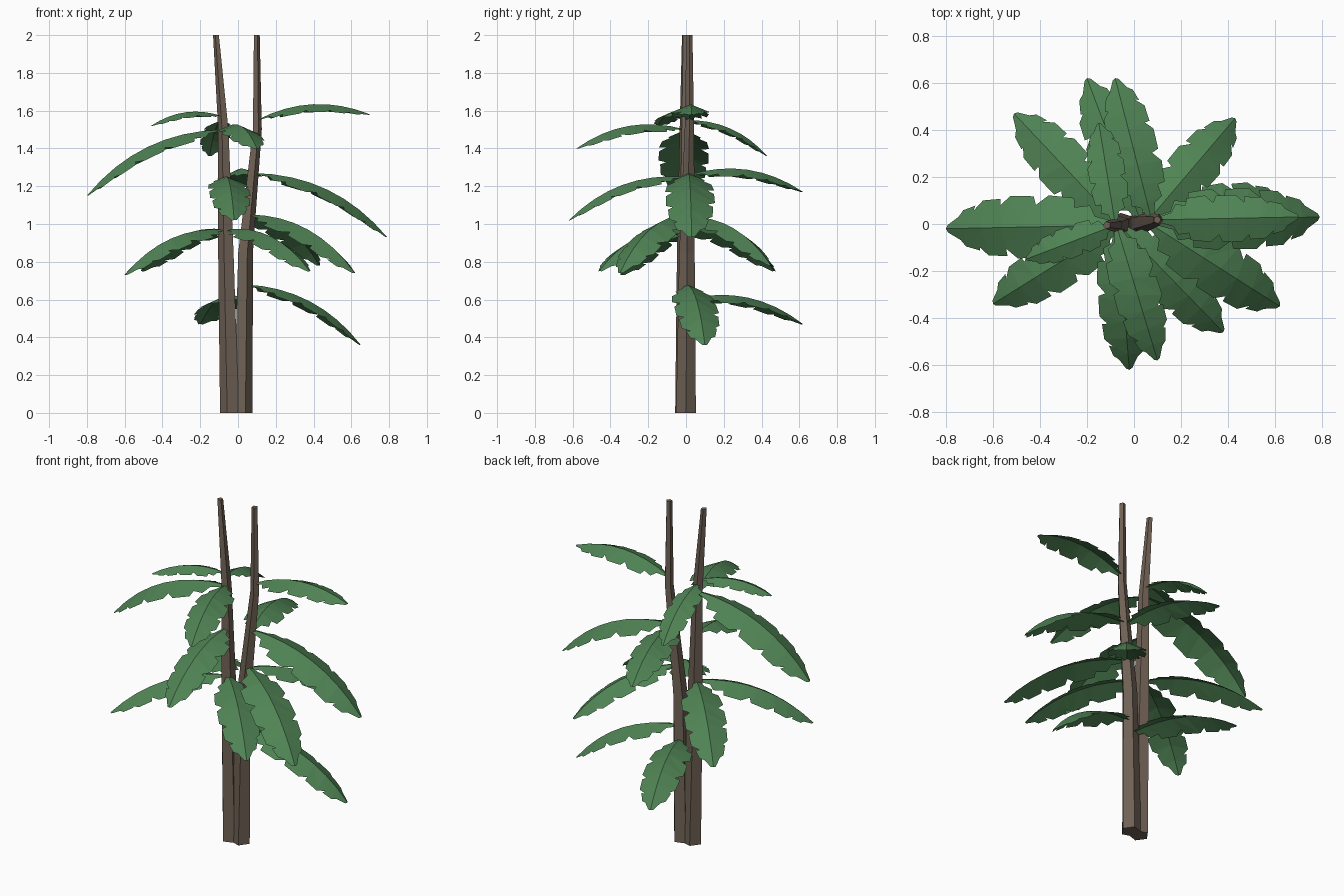
import bpy
import bmesh
import math
from mathutils import Vector

cube = bpy.data.objects.get("Cube")
if cube:
    bpy.data.objects.remove(cube, do_unlink=True)


def make_material(name, colour):
    mat = bpy.data.materials.new(name)
    mat.use_nodes = True
    mat.diffuse_color = (*colour, 1)
    mat.node_tree.nodes["Principled BSDF"].inputs["Base Color"].default_value = (*colour, 1)
    return mat


bark = make_material("brown bark", (0.16, 0.12, 0.09))
leaf = make_material("leaf green", (0.08, 0.23, 0.09))


def finish(bm, name, material):
    mesh = bpy.data.meshes.new(name)
    bm.to_mesh(mesh)
    bm.free()
    mesh.materials.append(material)
    obj = bpy.data.objects.new(name, mesh)
    bpy.context.collection.objects.link(obj)
    return obj


# Trunk centre lines, each point being x, y, z, radius
left_path = [(-0.04, -0.005, 0, 0.055), (-0.06, -0.005, 0.85, 0.045),
             (-0.075, -0.005, 1.5, 0.03), (-0.115, -0.005, 2, 0.017)]
right_path = [(0.022, 0, 0, 0.055), (0.036, 0.005, 0.85, 0.043),
              (0.1, 0.018, 1.5, 0.026), (0.098, 0.018, 2, 0.017)]


def make_trunk(name, path, turn):
    """Five-sided tapering trunk with capped ends."""
    bm = bmesh.new()
    sides = 5
    rings = []
    for x, y, z, r in path:
        angles = [turn + math.tau * i / sides for i in range(sides)]
        rings.append([bm.verts.new((x + r * math.cos(a), y + r * math.sin(a), z))
                      for a in angles])
    for low, high in zip(rings, rings[1:]):
        for i in range(sides):
            j = (i + 1) % sides
            bm.faces.new((low[i], low[j], high[j], high[i]))
    bm.faces.new(rings[0][::-1])
    bm.faces.new(rings[-1])
    finish(bm, name, bark)


def trunk_point(path, z):
    """Centre of a trunk at a given height."""
    for a, b in zip(path, path[1:]):
        if a[2] <= z <= b[2]:
            return Vector(a[:3]).lerp(Vector(b[:3]), (z - a[2]) / (b[2] - a[2]))


# Jagged leaf edge: distance along the rib, relative half width
outline = [(0, 0.1), (0.1, 0.3), (0.13, 0.65), (0.2, 0.6), (0.21, 0.9), (0.34, 1),
           (0.4, 0.7), (0.42, 0.98), (0.56, 1), (0.62, 0.68), (0.62, 0.92),
           (0.74, 0.88), (0.8, 0.55), (0.79, 0.72), (0.88, 0.58), (0.93, 0.22),
           (0.9, 0.4), (0.99, 0.12)]


def make_frond(name, root, tip):
    """Arched leaf folded down along its rib, with notched edges."""
    chord = tip - root
    length = chord.length
    side = chord.cross(Vector((0, 0, 1))).normalized()
    up = side.cross(chord).normalized()

    def rib_at(t):
        return root + chord * t + up * (0.46 * length * t * (1 - t))

    bm = bmesh.new()
    rib = [bm.verts.new(rib_at(i / 8)) for i in range(9)]
    for sign in (1, -1):
        # One half is shifted so that the notches do not line up
        shift = 0.04 if sign > 0 else 0
        edge = []
        for t, w in outline:
            t += shift * math.sin(math.pi * t)
            width = 0.165 * length * w
            edge.append((t, bm.verts.new(rib_at(t) + side * sign * width - up * width * 0.42)))
        # Stitch the edge to the rib
        k = 0
        for (t0, a), (t1, b) in zip(edge, edge[1:]):
            faces = [(rib[k], a, b)]
            while k < 8 and (k + 0.5) / 8 < t1:
                faces.append((rib[k], b, rib[k + 1]))
                k += 1
            for f in faces:
                bm.faces.new(f if sign > 0 else f[::-1])
        if k < 8:
            f = (rib[k], edge[-1][1], rib[k + 1])
            bm.faces.new(f if sign > 0 else f[::-1])
    for face in bm.faces:
        face.normal_update()
    finish(bm, name, leaf)


make_trunk("left_trunk", left_path, math.pi)
make_trunk("right_trunk", right_path, 0)

# Fronds on each trunk: height of the root, then the tip
left_fronds = [(0.97, (0.38, -0.46, 0.75)), (0.97, (-0.6, -0.34, 0.73)),
               (0.97, (-0.51, 0.47, 0.75)), (1.25, (-0.02, -0.62, 1.02)),
               (1.5, (-0.8, -0.02, 1.15)), (1.5, (0.1, -0.58, 1.4)),
               (1.57, (-0.46, -0.15, 1.52)), (1.55, (-0.15, 0.43, 1.36))]
right_fronds = [(0.68, (0.65, 0.1, 0.36)), (0.6, (-0.2, 0.62, 0.47)),
                (1.05, (0.62, -0.35, 0.74)), (1.04, (0.43, 0.45, 0.78)),
                (1.27, (0.79, 0.03, 0.93)), (1.26, (-0.08, 0.62, 1.17)),
                (1.55, (0.7, 0.03, 1.58))]

for trunk, path, fronds in (("left", left_path, left_fronds),
                            ("right", right_path, right_fronds)):
    for number, (height, tip) in enumerate(fronds, 1):
        make_frond(f"{trunk}_frond_{number}", trunk_point(path, height), Vector(tip))
